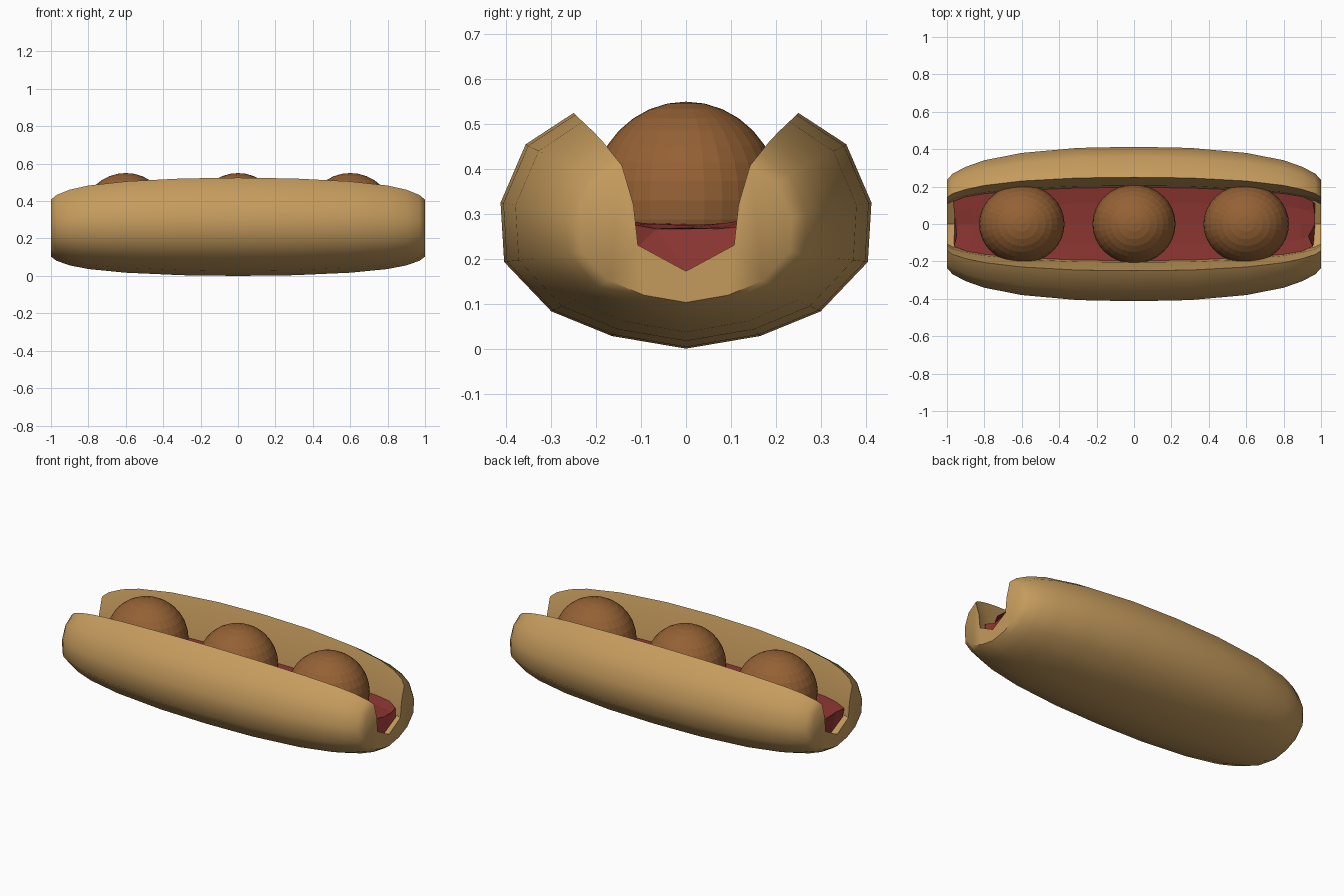
import bpy, bmesh, random

if "Cube" in bpy.data.objects:
    bpy.data.objects.remove(bpy.data.objects["Cube"])

random.seed(4)
ZC = 0.25  # height the cross-sections shrink towards


def material(name, rgb):
    m = bpy.data.materials.new(name)
    m.diffuse_color = (*rgb, 1)
    m.use_nodes = True
    m.node_tree.nodes["Principled BSDF"].inputs["Base Color"].default_value = m.diffuse_color
    return m


def loft(name, rings, mat, smooth_angle=None):
    """Skin closed rings of equal length and cap both ends."""
    bm = bmesh.new()
    loops = [[bm.verts.new(p) for p in ring] for ring in rings]
    n = len(loops[0])
    for a, b in zip(loops, loops[1:]):
        for i in range(n):
            j = (i + 1) % n
            bm.faces.new((a[i], a[j], b[j], b[i]))
    caps = [bm.faces.new(loops[0]), bm.faces.new(loops[-1])]
    bmesh.ops.triangulate(bm, faces=caps)
    bmesh.ops.recalc_face_normals(bm, faces=bm.faces)
    me = bpy.data.meshes.new(name)
    bm.to_mesh(me)
    bm.free()
    ob = bpy.data.objects.new(name, me)
    bpy.context.collection.objects.link(ob)
    me.materials.append(mat)
    if smooth_angle:
        bpy.ops.object.select_all(action='DESELECT')
        ob.select_set(True)
        bpy.context.view_layer.objects.active = ob
        bpy.ops.object.shade_smooth_by_angle(angle=smooth_angle)
    return ob


def mirrored(half):
    """Half profile running from the centre line out and back to it."""
    return half + [(-y, z) for y, z in reversed(half[1:-1])]


bread = material("bread", (0.56, 0.33, 0.11))
tomato = material("tomato", (0.25, 0.035, 0.03))
meat = material("meat", (0.30, 0.12, 0.035))

# Bun: open C-shaped section, shrinking towards the ends (x, y scale, z scale)
half = [(0, 0.005), (0.165, 0.033), (0.30, 0.088), (0.405, 0.198), (0.413, 0.33),
        (0.357, 0.46), (0.25, 0.53), (0.205, 0.38), (0.188, 0.225), (0, 0.125)]
ends = [(0, 1, 1), (0.3, 0.985, 0.985), (0.6, 0.92, 0.93), (0.8, 0.825, 0.85),
        (0.9, 0.74, 0.77), (0.97, 0.65, 0.67), (1.0, 0.57, 0.58)]
stations = [(-x, a, b) for x, a, b in reversed(ends[1:])] + ends
profile = mirrored(half)
loft("bun", [[(x, y * a, ZC + (z - ZC) * b) for y, z in profile]
             for x, a, b in stations], bread, 0.9)

# Sauce: shallow trough filling with ragged ends
sauce_half = [(0, 0.12), (0.18, 0.2), (0.20, 0.295), (0.11, 0.285), (0, 0.28)]
sauce_ends = [(0, 1, 1), (0.3, 0.99, 1), (0.6, 0.96, 0.97), (0.8, 0.86, 0.88),
              (0.88, 0.76, 0.78), (0.95, 0.6, 0.57)]
rings = []
for x, a, b in [(-x, a, b) for x, a, b in reversed(sauce_ends[1:])] + sauce_ends:
    rag = 0.02 if abs(x) > 0.7 else 0.0
    rings.append([(x + random.uniform(-rag, rag), y * a,
                   ZC + (z - ZC) * b + random.uniform(0, rag / 2))
                  for y, z in mirrored(sauce_half)])
loft("sauce", rings, tomato)

# Meatballs
for i, x in enumerate((-0.6, 0, 0.6)):
    bpy.ops.mesh.primitive_uv_sphere_add(segments=32, ring_count=16, radius=0.22,
                                         location=(x, 0, 0.335))
    ball = bpy.context.object
    ball.name = f"meatball_{i + 1}"
    ball.scale = (1.04 if x else 1.01, 0.96, 1)
    ball.data.materials.append(meat)

# Settle everything exactly on the ground
for ob in bpy.context.collection.objects:
    ob.location.z -= 0.005
